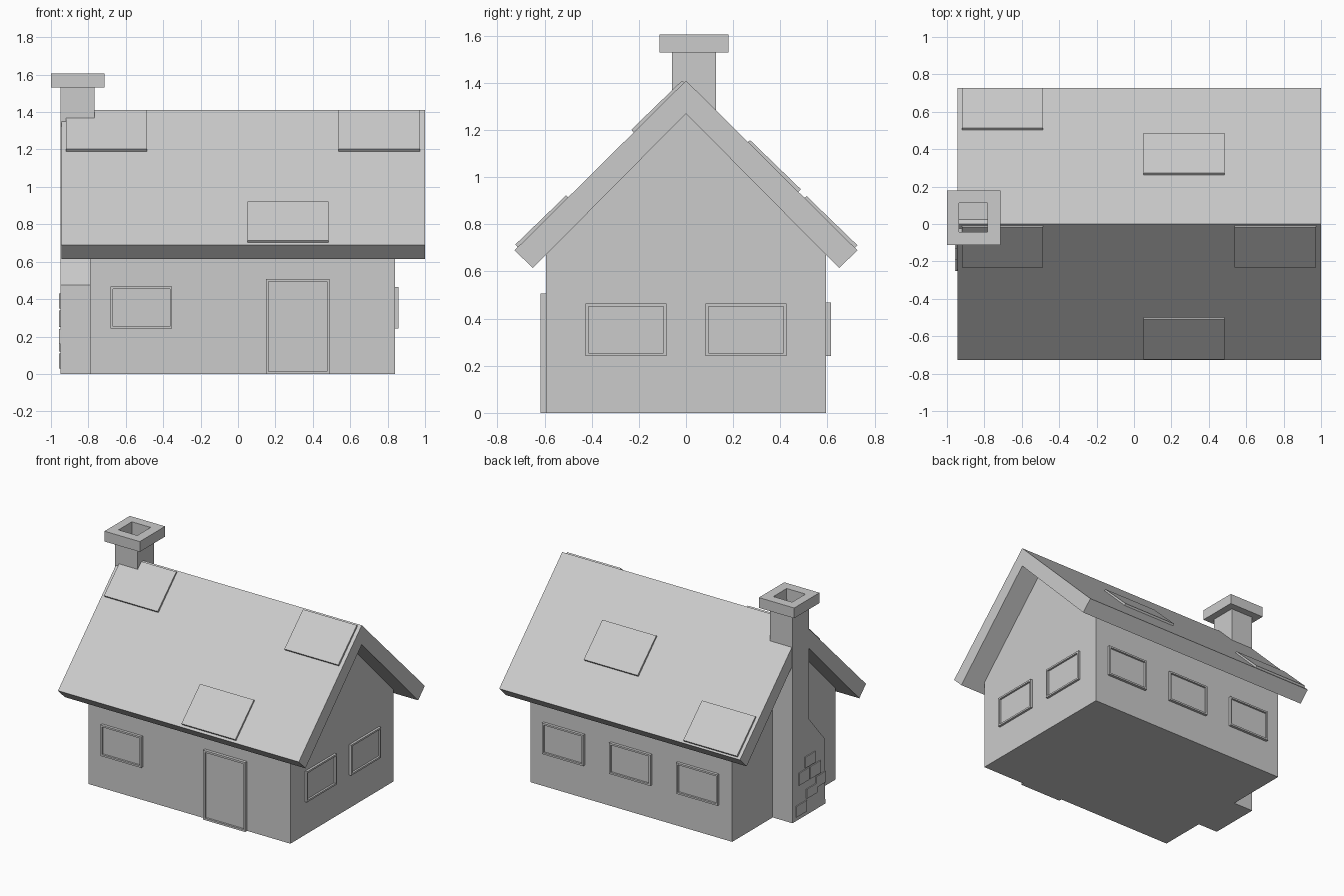
import bpy, bmesh
from math import atan2
from mathutils import Vector, Matrix

if "Cube" in bpy.data.objects:
    bpy.data.objects.remove(bpy.data.objects["Cube"])


def finish(bm, name):
    bmesh.ops.recalc_face_normals(bm, faces=bm.faces)
    me = bpy.data.meshes.new(name)
    bm.to_mesh(me)
    bm.free()
    ob = bpy.data.objects.new(name, me)
    bpy.context.collection.objects.link(ob)
    return ob


def recess(bm, direction, border, depth):
    """Inset the outermost face in a direction and push it inward."""
    d = Vector(direction)
    bm.normal_update()
    face = max((f for f in bm.faces if f.normal.dot(d) > 0.9),
               key=lambda f: f.calc_center_median().dot(d))
    bmesh.ops.inset_individual(bm, faces=[face], thickness=border)
    ext = bmesh.ops.extrude_discrete_faces(bm, faces=[face])
    bmesh.ops.translate(bm, verts=ext["faces"][0].verts, vec=d * -depth)


def box(name, x, y, z, facing=None, border=0, depth=0):
    bm = bmesh.new()
    bmesh.ops.create_cube(bm, size=1)
    for v in bm.verts:
        v.co = [(a + b) / 2 + c * (b - a) for (a, b), c in zip((x, y, z), v.co)]
    if facing:
        recess(bm, facing, border, depth)
    return finish(bm, name)


def prism(name, profile, x0, x1, hole=None):
    """Extrude a y-z profile along x."""
    bm = bmesh.new()
    face = bm.faces.new([bm.verts.new((x0, y, z)) for y, z in profile])
    ext = bmesh.ops.extrude_face_region(bm, geom=[face])
    bmesh.ops.translate(bm, vec=(x1 - x0, 0, 0),
                        verts=[v for v in ext["geom"] if isinstance(v, bmesh.types.BMVert)])
    bmesh.ops.recalc_face_normals(bm, faces=bm.faces)
    if hole:
        recess(bm, (0, 0, 1), *hole)
    return finish(bm, name)


# Walls with gables, and the gabled roof shell
prism("walls", [(-.595, 0), (.595, 0), (.595, .675), (0, 1.27), (-.595, .675)], -.79, .84)
prism("roof", [(0, 1.41), (.727, .69), (.65, .614), (0, 1.27), (-.65, .614), (-.727, .69)],
      -.945, 1.0)

# Raised roof panels: side, x range, distance range out from the ridge
slope = .72 / .727
for i, (s, x0, x1, y0, y1) in enumerate([
        (-1, -.92, -.487, .005, .22), (-1, .537, .972, .005, .22), (-1, .05, .485, .497, .712),
        (1, -.92, -.487, .5, .715), (1, .05, .485, .26, .475)]):
    t = .012
    prism(f"roof_panel_{i}",
          [(s * y0, 1.405 - slope * y0), (s * y1, 1.405 - slope * y1),
           (s * (y1 + t), 1.41 - slope * y1 + t * .8), (s * (y0 + t), 1.41 - slope * y0 + t * .4)],
          x0, x1)

# Door and windows: frames with a recessed panel
frame = dict(border=.018, depth=.014)
box("door", (.15, .49), (-.617, -.58), (0, .507), (0, -1, 0), .02, .014)
box("front_window", (-.682, -.352), (-.615, -.58), (.242, .468), (0, -1, 0), **frame)
for i, x in enumerate((-.517, .025, .567)):
    box(f"back_window_{i}", (x - .167, x + .167), (.58, .615), (.242, .468), (0, 1, 0), **frame)
for i, y in enumerate((-.255, .255)):
    box(f"side_window_{i}", (.82, .857), (y - .172, y + .172), (.242, .465), (1, 0, 0), **frame)

# Chimney: stack with a shoulder on one side, and an open cap
prism("chimney_stack", [(-.25, 0), (.128, 0), (.128, 1.535), (-.06, 1.535), (-.06, .69), (-.245, .475)],
      -.95, -.768, hole=(.018, .15))
bm = bmesh.new()
hx, hy = (-.936, -.784), (-.042, .112)
ox, oy = (-1.0, -.715), (-.112, .18)
rings = []
for (xa, xb), (ya, yb), z in ((ox, oy, 1.53), (ox, oy, 1.605), (hx, hy, 1.605), (hx, hy, 1.53)):
    rings.append([bm.verts.new(p) for p in
                  ((xa, ya, z), (xb, ya, z), (xb, yb, z), (xa, yb, z))])
for a, b in zip(rings, rings[1:] + rings[:1]):
    for k in range(4):
        bm.faces.new((a[k], a[k - 1], b[k - 1], b[k]))
finish(bm, "chimney_cap")

# A few bricks standing slightly proud of the stack
for i, (y0, y1, z0, z1) in enumerate([
        (-.06, .06, .25, .34), (-.19, -.07, .25, .34), (-.13, -.01, .35, .43),
        (-.25, -.14, .16, .24), (-.03, .09, .03, .11), (-.15, -.03, .12, .19)]):
    box(f"brick_{i}", (-.957, -.94), (y0, y1), (z0, z1))
